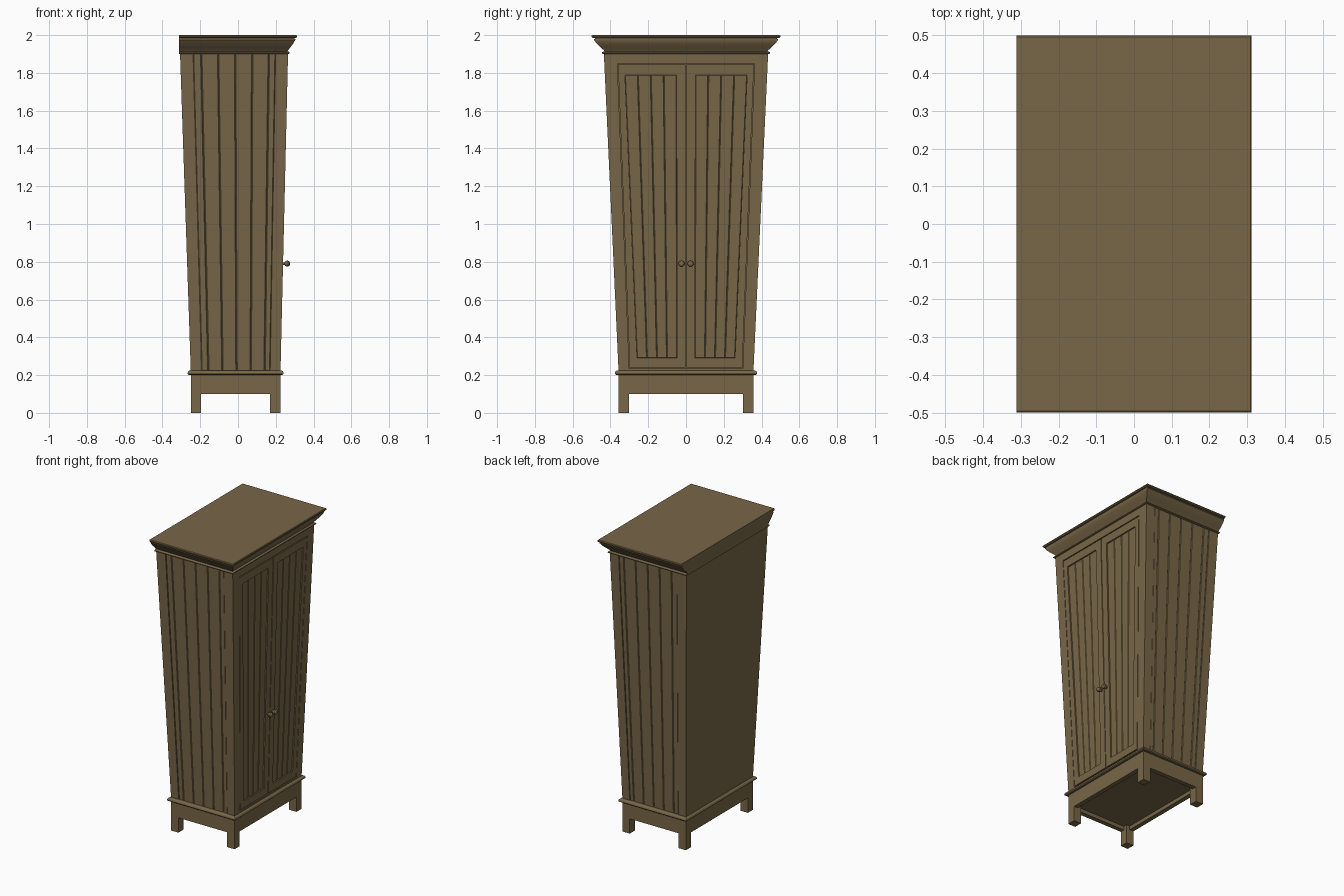
import bpy, bmesh
from math import pi, sin, cos

if "Cube" in bpy.data.objects:
    bpy.data.objects.remove(bpy.data.objects["Cube"])

wood = bpy.data.materials.new("brown_wood")
wood.diffuse_color = (0.19, 0.135, 0.065, 1)
wood.use_nodes = True
wood.node_tree.nodes["Principled BSDF"].inputs["Base Color"].default_value = wood.diffuse_color
Z0, Z1 = 0.22, 1.905          # bottom and top of the tapered cabinet


def lerp(a, b, z):
    return a + (b - a) * (z - Z0) / (Z1 - Z0)


def half_width(z): return lerp(0.357, 0.435, z)
def front_x(z): return lerp(0.225, 0.265, z)
def back_x(z): return lerp(-0.25, -0.307, z)


# Map face coordinates (fraction across, height, depth) onto the sloping faces
def on_front(s, z, d):
    return (front_x(z) + d, s * half_width(z), z)


def on_side(sign):
    return lambda s, z, d: (back_x(z) + s * (front_x(z) - back_x(z)), sign * (half_width(z) + d), z)


def finish(name, bm, bevel=0, smooth=False):
    bmesh.ops.recalc_face_normals(bm, faces=bm.faces)
    me = bpy.data.meshes.new(name)
    bm.to_mesh(me)
    bm.free()
    ob = bpy.data.objects.new(name, me)
    bpy.context.collection.objects.link(ob)
    me.materials.append(wood)
    if bevel:
        m = ob.modifiers.new("edge", 'BEVEL')
        m.width, m.segments = bevel, 1
    if smooth:
        bpy.ops.object.select_all(action='DESELECT')
        ob.select_set(True)
        bpy.context.view_layer.objects.active = ob
        bpy.ops.object.shade_smooth_by_angle()
    return ob


def loft(bm, rings):
    """Closed skin through rings of equal length, capped at both ends."""
    rows = [[bm.verts.new(p) for p in r] for r in rings]
    n = len(rows[0])
    for a, b in zip(rows, rows[1:]):
        for i in range(n):
            bm.faces.new((a[i], a[(i + 1) % n], b[(i + 1) % n], b[i]))
    bm.faces.new(rows[0][::-1])
    bm.faces.new(rows[-1])


def rect(x0, x1, y, z):
    return [(x0, -y, z), (x1, -y, z), (x1, y, z), (x0, y, z)]


def slab(bm, face, bottom, top, d0, d1):
    """Tapered board; bottom and top are (z, from, to)."""
    def ring(d):
        (za, a0, a1), (zb, b0, b1) = bottom, top
        return [face(a0, za, d), face(a1, za, d), face(b1, zb, d), face(b0, zb, d)]
    loft(bm, [ring(d0), ring(d1)])


def box(bm, x0, x1, y0, y1, z0, z1):
    loft(bm, [[(x0, y0, z), (x1, y0, z), (x1, y1, z), (x0, y1, z)] for z in (z0, z1)])


T = 0.016                     # thickness of the outer boards

# Inner carcass, flush with the plain back
bm = bmesh.new()
loft(bm, [rect(back_x(z), front_x(z) - T, half_width(z) - T, z) for z in (0.205, Z1)])
finish("carcass", bm)

# Planked sides with corner posts
for sign, label in ((1, "far"), (-1, "near")):
    face = on_side(sign)
    posts, planks = bmesh.new(), bmesh.new()
    for a, b in ((0, 0.12), (0.885, 1)):
        slab(posts, face, (Z0, a, b), (Z1, a, b), -T, 0)
    cuts = [0.12, 0.196, 0.353, 0.51, 0.668, 0.822, 0.885]
    for a, b in zip(cuts, cuts[1:]):
        slab(planks, face, (Z0, a, b), (Z1, a, b), -T, -0.003)
    finish("side_posts_" + label, posts)
    finish("side_planks_" + label, planks, 0.004)

# Front face frame
bm = bmesh.new()
for s in (-1, 1):
    slab(bm, on_front, (Z0, s * 0.84, s), (Z1, s * 0.84, s), -T, 0)
slab(bm, on_front, (1.85, -0.84, 0.84), (Z1, -0.84, 0.84), -T, 0)
slab(bm, on_front, (Z0, -0.84, 0.84), (0.235, -0.84, 0.84), -T, 0)
finish("face_frame", bm)

# Doors: frame around four recessed planks, plus a knob
for s, label in ((-1, "left"), (1, "right")):
    lo, hi, pl, ph = 0.241, 1.844, 0.29, 1.79
    i0, o0, i1, o1 = 0.133, 0.72, 0.115, 0.753    # panel edges, bottom and top
    frame, planks = bmesh.new(), bmesh.new()
    e, f = s * 0.006, s * 0.832
    slab(frame, on_front, (lo, e, f), (pl, e, f), -T, 0)
    slab(frame, on_front, (ph, e, f), (hi, e, f), -T, 0)
    slab(frame, on_front, (pl, e, s * i0), (ph, e, s * i1), -T, 0)
    slab(frame, on_front, (pl, s * o0, f), (ph, s * o1, f), -T, 0)
    for k in range(4):
        a, b = k / 4, (k + 1) / 4
        slab(planks, on_front,
             (pl, s * (i0 + (o0 - i0) * a), s * (i0 + (o0 - i0) * b)),
             (ph, s * (i1 + (o1 - i1) * a), s * (i1 + (o1 - i1) * b)), -T, -0.006)
    finish("door_frame_" + label, frame)
    finish("door_planks_" + label, planks, 0.003)

    bm = bmesh.new()
    profile = [(0.23, 0.008), (0.247, 0.007), (0.25, 0.012), (0.257, 0.016),
               (0.265, 0.016), (0.272, 0.011), (0.275, 0.004)]
    loft(bm, [[(x, s * 0.024 + r * cos(i * pi / 8), 0.79 + r * sin(i * pi / 8))
               for i in range(16)] for x, r in profile])
    finish("knob_" + label, bm, smooth=True)

# Rounded moulding above the base
bm = bmesh.new()
loft(bm, [rect(-0.25 - g, 0.225 + g, 0.36 + g, z) for z, g in
          ((0.2, 0), (0.201, 0.01), (0.206, 0.016), (0.212, 0.017),
           (0.219, 0.014), (0.224, 0.007), (0.225, -0.004))])
finish("base_moulding", bm, smooth=True)

# Base: square legs, aprons and a floor board
X0, X1, Y, L = -0.25, 0.225, 0.358, 0.055
bm = bmesh.new()
for x in (X0, X1 - L):
    for y in (-Y, Y - L):
        box(bm, x, x + L, y, y + L, 0, 0.203)
finish("legs", bm)
bm = bmesh.new()
for y in (-Y, Y - 0.03):
    box(bm, X0 + L, X1 - L, y, y + 0.03, 0.1, 0.203)
for x in (X0, X1 - 0.03):
    box(bm, x, x + 0.03, L - Y, Y - L, 0.1, 0.203)
finish("aprons", bm)
bm = bmesh.new()
box(bm, X0 + 0.02, X1 - 0.02, 0.02 - Y, Y - 0.02, 0.125, 0.15)
finish("floor_board", bm)

# Cornice: flared on front and sides, flat at the back
bm = bmesh.new()
loft(bm, [rect(-0.312, 0.265 + g * 0.72, 0.435 + g, z) for z, g in
          ((1.9, 0.004), (1.902, 0.01), (1.908, 0.011), (1.912, 0.005), (1.914, -0.004),
           (1.92, 0), (1.935, 0.017), (1.955, 0.038), (1.975, 0.053), (1.979, 0.053),
           (1.98, 0.048), (1.984, 0.048), (1.985, 0.06), (1.99, 0.065),
           (1.996, 0.065), (2.0, 0.06))])
finish("cornice", bm, smooth=True)
